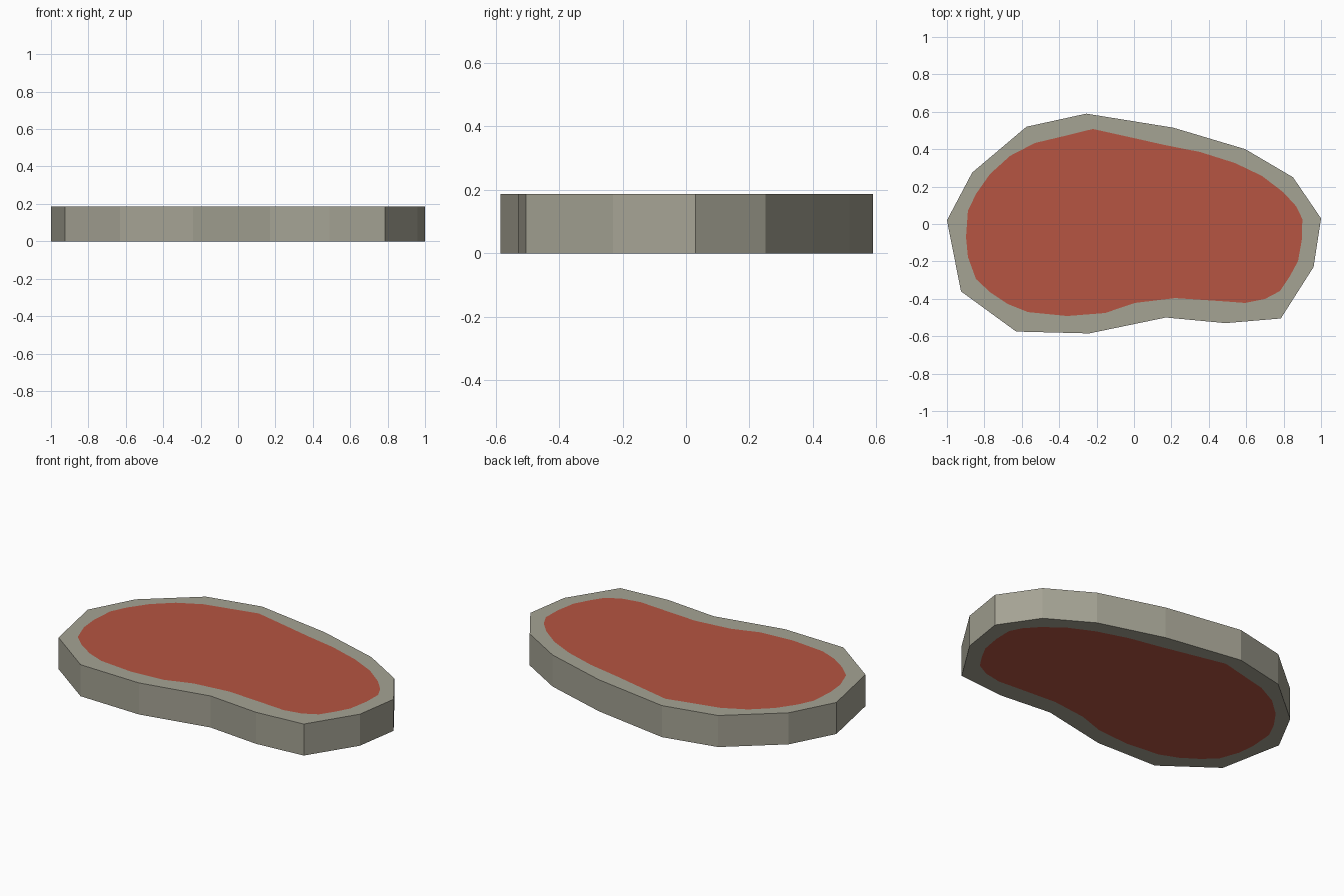
import bpy, bmesh

if "Cube" in bpy.data.objects:
    bpy.data.objects.remove(bpy.data.objects["Cube"])

H = 0.187  # slab thickness

# Low-poly outer edge of the slab
OUTER = [(-1, .02), (-.865, .275), (-.575, .52), (-.255, .59), (.21, .515),
         (.595, .4), (.85, .25), (1, .03), (.96, -.23), (.785, -.505),
         (.49, -.53), (.17, -.5), (-.24, -.585), (-.63, -.575), (-.925, -.36)]

# Smooth outline of the red centre
INNER = [(-.22, .508), (-.075, .476), (.166, .422), (.353, .385), (.54, .326),
         (.684, .257), (.797, .171), (.866, .096), (.9, .027), (.898, -.08),
         (.877, -.198), (.834, -.278), (.781, -.358), (.7, -.401), (.594, -.422),
         (.46, -.412), (.22, -.396), (.005, -.422), (-.155, -.476), (-.358, -.492),
         (-.567, -.471), (-.674, -.428), (-.77, -.364), (-.845, -.294), (-.888, -.176),
         (-.898, -.07), (-.888, .07), (-.845, .16), (-.77, .267), (-.663, .364),
         (-.53, .433), (-.37, .471)]


def material(name, rgb):
    m = bpy.data.materials.new(name)
    m.diffuse_color = (*rgb, 1)
    m.use_nodes = True
    m.node_tree.nodes["Principled BSDF"].inputs["Base Color"].default_value = m.diffuse_color
    return m


def loop(bm, pts, z):
    vs = [bm.verts.new((x, y, z)) for x, y in pts]
    es = [bm.edges.new((vs[i], vs[(i + 1) % len(vs)])) for i in range(len(vs))]
    return vs, es


bm = bmesh.new()
rims = []
for z in (0, H):
    outer, oe = loop(bm, OUTER, z)
    inner, ie = loop(bm, INNER, z)
    # Grey border ring, then the red centre flush inside it
    bmesh.ops.triangle_fill(bm, edges=oe + ie, use_beauty=True,
                            normal=(0, 0, 1 if z else -1))
    bm.faces.new(inner).material_index = 1
    rims.append(outer)

# Side walls
n = len(OUTER)
for i in range(n):
    j = (i + 1) % n
    bm.faces.new((rims[0][i], rims[0][j], rims[1][j], rims[1][i]))
bmesh.ops.recalc_face_normals(bm, faces=bm.faces[:])

mesh = bpy.data.meshes.new("steak_slab")
bm.to_mesh(mesh)
bm.free()
mesh.materials.append(material("grey_border", (.376, .366, .296)))
mesh.materials.append(material("red_centre", (.468, .089, .054)))
bpy.context.collection.objects.link(bpy.data.objects.new("steak_slab", mesh))
